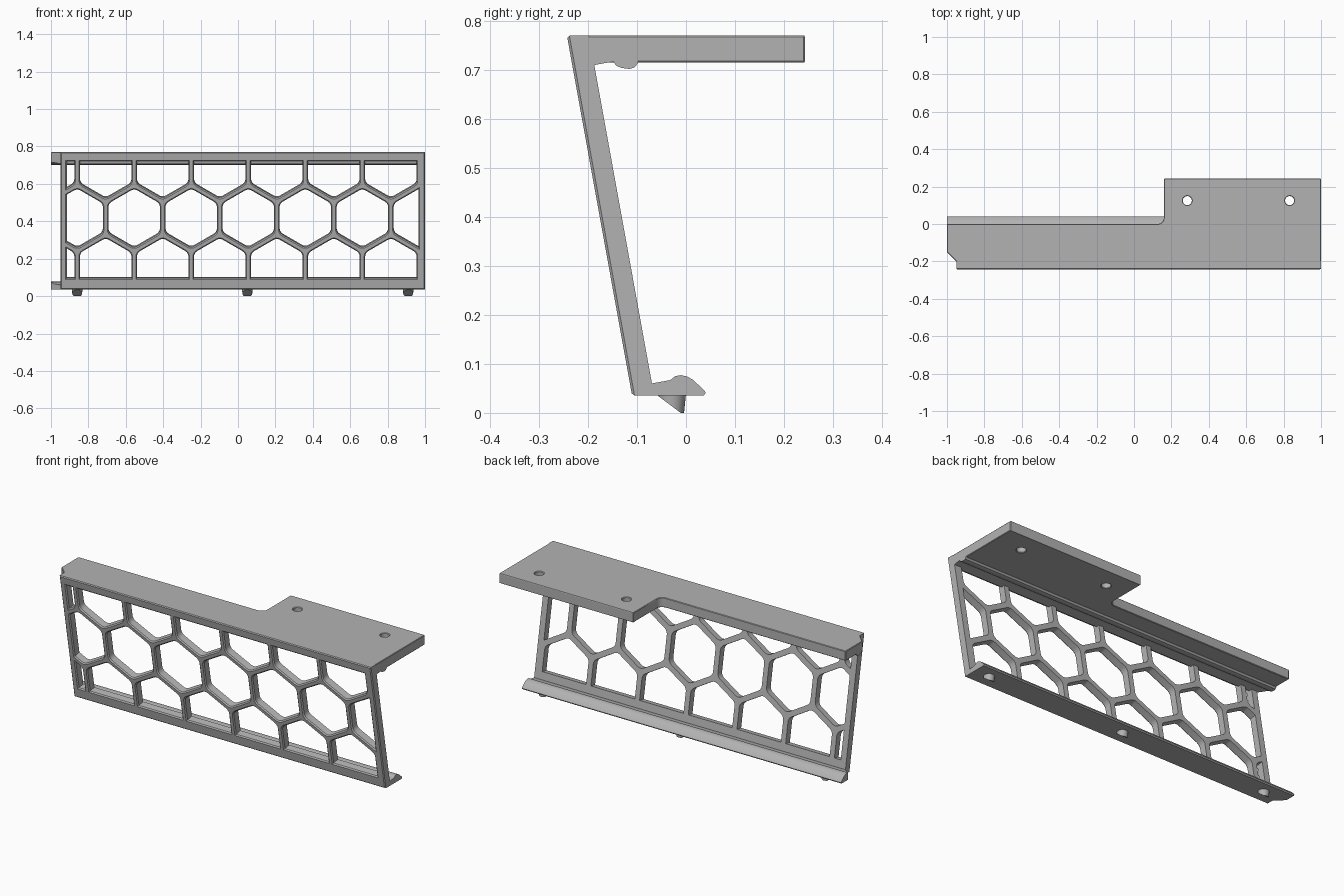
import bpy, bmesh, math
from mathutils import Vector

if "Cube" in bpy.data.objects:
    bpy.data.objects.remove(bpy.data.objects["Cube"])

grey = bpy.data.materials.new("plain grey")
grey.use_nodes = True
grey.diffuse_color = (0.45, 0.45, 0.45, 1)
grey.node_tree.nodes["Principled BSDF"].inputs["Base Color"].default_value = grey.diffuse_color


def make_object(name, bm):
    bmesh.ops.recalc_face_normals(bm, faces=bm.faces)
    mesh = bpy.data.meshes.new(name)
    bm.to_mesh(mesh)
    bm.free()
    mesh.materials.append(grey)
    obj = bpy.data.objects.new(name, mesh)
    bpy.context.collection.objects.link(obj)
    return obj


def prism(points, direction):
    """Closed solid swept from a flat outline."""
    bm = bmesh.new()
    face = bm.faces.new([bm.verts.new(p) for p in points])
    swept = bmesh.ops.extrude_face_region(bm, geom=[face], use_keep_orig=True)
    moved = [g for g in swept["geom"] if isinstance(g, bmesh.types.BMVert)]
    bmesh.ops.translate(bm, verts=moved, vec=direction)
    bmesh.ops.recalc_face_normals(bm, faces=bm.faces)
    return bm


def bar(profile, x0, x1):
    return prism([(x0, y, z) for y, z in profile], (x1 - x0, 0, 0))


def slice_off(bm, point, normal):
    """Remove everything on the normal side of a plane and cap the cut."""
    geom = bm.verts[:] + bm.edges[:] + bm.faces[:]
    cut = bmesh.ops.bisect_plane(bm, geom=geom, plane_co=point, plane_no=normal, clear_outer=True)
    edges = [g for g in cut["geom_cut"] if isinstance(g, bmesh.types.BMEdge)]
    if edges:
        bmesh.ops.contextual_create(bm, geom=edges)


def apply_modifiers(obj):
    deps = bpy.context.evaluated_depsgraph_get()
    mesh = bpy.data.meshes.new_from_object(obj.evaluated_get(deps))
    obj.modifiers.clear()
    obj.data = mesh


def subtract(obj, cutter):
    cutter.hide_render = True
    mod = obj.modifiers.new("cut", "BOOLEAN")
    mod.operation, mod.solver, mod.object = "DIFFERENCE", "EXACT", cutter
    apply_modifiers(obj)
    bpy.data.objects.remove(cutter)


# Leaning front panel
FOOT, TOP, LEAN, THICK = 0.035, 0.77, 0.181, 0.045
LEFT, RIGHT = -0.95, 1.0


def front_y(z):
    return -0.11 - LEAN * (z - FOOT)


outline = [(front_y(FOOT), FOOT), (front_y(TOP), TOP),
           (front_y(TOP) + THICK, TOP), (front_y(FOOT) + THICK, FOOT)]
bm = bar(outline, LEFT, RIGHT)
front = min(bm.faces, key=lambda f: f.calc_center_median().y - 0.5 * abs(f.normal.y))
bmesh.ops.bevel(bm, geom=front.edges[:], offset=0.005, segments=1, affect="EDGES")
panel = make_object("honeycomb_panel", bm)

# Honeycomb openings: hexagons trimmed to the frame, rounded, flared at the front
PITCH, MID = 0.305, 0.415
X0, X1, Z0, Z1 = -0.915, 0.965, 0.095, 0.72
INWARD = Vector((0, 1, LEAN)).normalized()


def opening_outline(cx, cz):
    bm = bmesh.new()
    r = (PITCH - 0.03) / math.sqrt(3)
    angles = [math.radians(30 + 60 * i) for i in range(6)]
    bm.faces.new([bm.verts.new((cx + r * math.cos(a), 0, cz + r * math.sin(a))) for a in angles])
    for point, normal in (((X0, 0, 0), (-1, 0, 0)), ((X1, 0, 0), (1, 0, 0)),
                          ((0, 0, Z0), (0, 0, -1)), ((0, 0, Z1), (0, 0, 1))):
        bmesh.ops.bisect_plane(bm, geom=bm.verts[:] + bm.edges[:] + bm.faces[:],
                               plane_co=point, plane_no=normal, clear_outer=True)
    inner = [v for v in bm.verts if X0 + 0.01 < v.co.x < X1 - 0.01 and Z0 + 0.01 < v.co.z < Z1 - 0.01]
    if inner and bm.faces:
        bmesh.ops.bevel(bm, geom=inner, offset=0.018, segments=3, profile=0.5,
                        affect="VERTICES", clamp_overlap=True)
    bmesh.ops.remove_doubles(bm, verts=bm.verts, dist=0.001)
    bm.faces.ensure_lookup_table()
    points = [Vector((v.co.x, v.co.z)) for v in bm.faces[0].verts] if bm.faces else []
    bm.free()
    return points


def flare(points, d):
    """Offset a convex outline outward by d."""
    centre = sum(points, Vector((0, 0))) / len(points)
    result = []
    for i, p in enumerate(points):
        normals = []
        for a, b in ((points[i - 1], p), (p, points[(i + 1) % len(points)])):
            n = Vector(((b - a).y, -(b - a).x)).normalized()
            normals.append(n if n.dot((a + b) / 2 - centre) > 0 else -n)
        result.append(p + d * (normals[0] + normals[1]) / (1 + normals[0].dot(normals[1])))
    return result


bm = bmesh.new()
for row in (-1, 0, 1):
    for k in range(-2, 8):
        cx = -0.555 + PITCH * (k + 0.5 * abs(row))
        points = opening_outline(cx, MID + row * PITCH * math.sqrt(3) / 2)
        if len(points) < 3:
            continue
        rings = []
        for depth, d in ((-0.004, 0.01), (0.006, 0), (0.12, 0)):
            rings.append([bm.verts.new(Vector((p.x, front_y(p.y), p.y)) + INWARD * depth)
                          for p in flare(points, d)])
        bm.faces.new(rings[0])
        bm.faces.new(rings[-1])
        for a, b in zip(rings, rings[1:]):
            for i in range(len(a)):
                bm.faces.new((a[i - 1], a[i], b[i], b[i - 1]))
subtract(panel, make_object("opening_cutter", bm))

# Top plate: narrow ledge that widens into a mounting tab, with a filleted corner
STEP, R = 0.16, 0.035
fillet = [(STEP - R + R * math.sin(a), R - R * math.cos(a))
          for a in (math.radians(15 * i) for i in range(7))]
plan = [(LEFT, -0.205), (RIGHT, -0.205), (RIGHT, 0.243), (STEP, 0.243)]
plan += fillet[::-1] + [(-1, 0), (-1, -0.15), (LEFT, -0.2)]
plate = make_object("top_plate", prism([(x, y, 0.715) for x, y in plan], (0, 0, TOP - 0.715)))

# Screw holes in the tab
bm = bmesh.new()
for x in (0.285, 0.832):
    made = bmesh.ops.create_cone(bm, cap_ends=True, segments=32, radius1=0.024, radius2=0.024, depth=0.3)
    bmesh.ops.translate(bm, verts=made["verts"], vec=(x, 0.125, 0.74))
subtract(plate, make_object("hole_cutter", bm))
bevel = plate.modifiers.new("edge", "BEVEL")
bevel.width, bevel.segments, bevel.limit_method = 0.003, 1, "ANGLE"
bevel.angle_limit = math.radians(50)
apply_modifiers(plate)

# Ridge under the plate, stepping down beside the panel
ridge = [(-0.21, 0.725), (-0.205, 0.707), (-0.187, 0.71), (-0.148, 0.717), (-0.143, 0.709),
         (-0.132, 0.704), (-0.115, 0.702), (-0.105, 0.705), (-0.098, 0.714), (-0.098, 0.725)]
bm = bar(ridge, -1, RIGHT)
slice_off(bm, (LEFT, -0.2, 0), (-1, -1, 0))
make_object("top_ridge", bm)

# Bottom lip with a rounded bead and a sloping rear edge
lip = [(-0.1, FOOT), (-0.1, 0.055), (-0.07, 0.06), (-0.032, 0.067), (-0.022, 0.075), (-0.01, 0.077),
       (0.003, 0.074), (0.015, 0.067), (0.038, 0.045), (0.04, 0.041), (0.036, FOOT)]
bm = bar(lip, -1, RIGHT)
slice_off(bm, (LEFT, -0.07, 0), (-1, -1, 0))
make_object("bottom_lip", bm)

# Locating pegs, tapered and cut away at the front
for name, x in (("right_peg", -0.86), ("middle_peg", 0.05), ("left_peg", 0.91)):
    bm = bmesh.new()
    bmesh.ops.create_cone(bm, cap_ends=True, segments=32, radius1=0.025, radius2=0.029, depth=0.04)
    bmesh.ops.translate(bm, verts=bm.verts, vec=(x, -0.029, 0.02))
    slice_off(bm, (x, -0.055, 0.033), (0, -3, -4))
    make_object(name, bm)

# Smooth the curved surfaces, keeping edges sharp
bpy.ops.object.select_all(action="DESELECT")
for obj in bpy.context.collection.objects:
    if obj.type == "MESH" and grey.name in obj.data.materials:
        obj.select_set(True)
        bpy.context.view_layer.objects.active = obj
bpy.ops.object.shade_smooth_by_angle(angle=math.radians(25))
